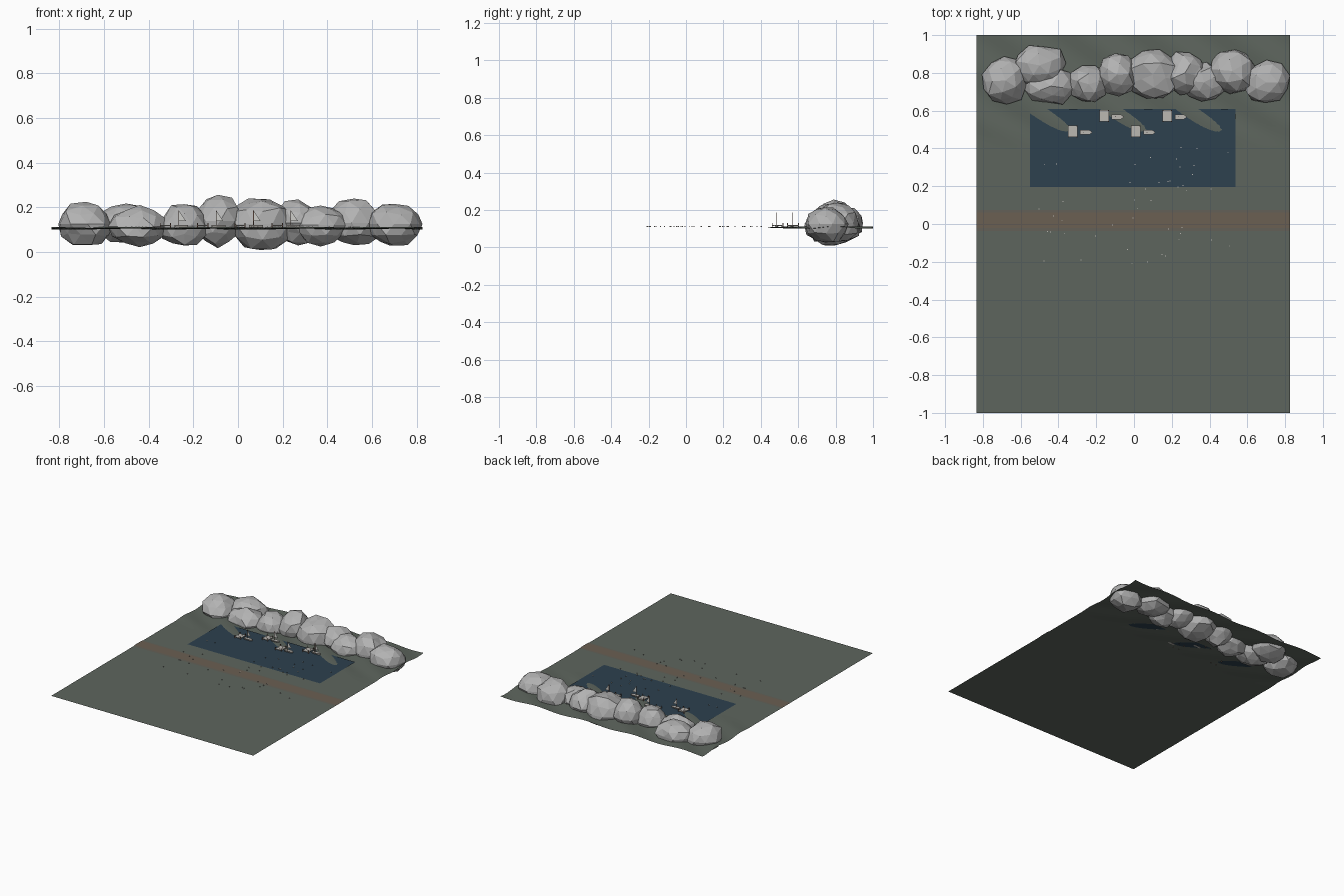
import bpy, bmesh, math, random
from mathutils import Vector, noise

cube = bpy.data.objects.get("Cube")
if cube:
    bpy.data.objects.remove(cube, do_unlink=True)
random.seed(7)


def material(name, r, g, b):
    m = bpy.data.materials.new(name)
    m.use_nodes = True
    m.diffuse_color = (r, g, b, 1)
    m.node_tree.nodes["Principled BSDF"].inputs["Base Color"].default_value = (r, g, b, 1)
    return m


GRASS = material("moss green", .11, .13, .11)
WATER = material("deep water", .026, .052, .077)
ROAD = material("dirt brown", .145, .115, .085)
VERGE = material("dusty brown", .125, .118, .095)
ROCK = material("rock grey", .45, .45, .45)
PALE = material("pale timber", .5, .48, .45)
WOOD = material("dark timber", .2, .12, .09)
CANVAS = material("sail white", .62, .62, .6)


def finish(name, bm, mat):
    bmesh.ops.recalc_face_normals(bm, faces=bm.faces)
    mesh = bpy.data.meshes.new(name)
    bm.to_mesh(mesh)
    bm.free()
    mesh.materials.append(mat)
    obj = bpy.data.objects.new(name, mesh)
    bpy.context.collection.objects.link(obj)
    return obj


def add_box(bm, centre, size):
    for v in bmesh.ops.create_cube(bm, size=1)["verts"]:
        v.co = Vector(a * b for a, b in zip(v.co, size)) + Vector(centre)


def plate(name, x0, x1, y0, y1, z, mat):
    bm = bmesh.new()
    bm.faces.new([bm.verts.new(p) for p in
                  ((x0, y0, z), (x1, y0, z), (x1, y1, z), (x0, y1, z))])
    return finish(name, bm, mat)


# Ground: flat in front, rippling in diagonal ridges toward the back
def ground_height(x, y):
    t = min(max((y - .38) / .2, 0), 1)
    wave = math.cos(2 * math.pi * (x + .01 + 1.4 * (y - .53)) / .4)
    return .107 + .0055 * t * t * (3 - 2 * t) * wave


bm = bmesh.new()
bmesh.ops.create_grid(bm, x_segments=84, y_segments=100, size=1)
for v in bm.verts:
    v.co.x = v.co.x * .83 - .005
    v.co.z = ground_height(v.co.x, v.co.y)
ground = finish("ground", bm, GRASS)
for p in ground.data.polygons:
    p.use_smooth = True

# Lake and dirt track
plate("lake", -.55, .537, .195, .61, .11, WATER)
plate("track_verge", -.835, .825, -.038, .073, .109, VERGE)
plate("track", -.835, .825, -.022, .06, .1105, ROAD)

# Boulder ridge: x, y, z, radii along x, y, z
BOULDERS = [
    (-.68, .76, .125, .125, .125, .1), (-.5, .84, .13, .135, .115, .09),
    (-.44, .73, .115, .13, .1, .09), (-.24, .74, .12, .11, .1, .1),
    (-.09, .79, .14, .11, .11, .11), (.1, .79, .125, .145, .135, .125),
    (.27, .8, .13, .11, .11, .1), (.37, .75, .12, .12, .1, .09),
    (.52, .81, .13, .125, .12, .11), (.7, .75, .125, .125, .115, .1),
]
for i, (x, y, z, rx, ry, rz) in enumerate(BOULDERS):
    bm = bmesh.new()
    bmesh.ops.create_icosphere(bm, subdivisions=2, radius=1)
    turn = random.uniform(0, 6)
    for v in bm.verts:
        c, s = math.cos(turn), math.sin(turn)
        p = Vector((c * v.co.x - s * v.co.y, s * v.co.x + c * v.co.y, v.co.z))
        p *= 1.02 + .13 * noise.noise(p * 1.3 + Vector((i * 5, 0, 0))) + random.uniform(-.1, .06)
        v.co = (x + p.x * rx, y + p.y * ry, max(z + p.z * rz, 0))
    finish(f"boulder_{i + 1}", bm, ROCK)

# Jetties with a small sailing boat moored beside each
for i in range(4):
    x = -.325 + i * .167
    y = .49 if i % 2 == 0 else .572

    bm = bmesh.new()
    for k in range(4):
        add_box(bm, (x, y + (k - 1.5) * .0155, .118), (.05, .0145, .004))
    finish(f"jetty_deck_{i + 1}", bm, PALE)

    bm = bmesh.new()
    for sx in (-1, 1):
        for sy in (-1, 1):
            add_box(bm, (x + sx * .023, y + sy * .029, .118), (.004, .004, .026))
    finish(f"jetty_posts_{i + 1}", bm, WOOD)

    # Hull: box with pinched keel and pointed bow
    bx, by = x + .07, y - .005
    bm = bmesh.new()
    add_box(bm, (bx - .006, by, .115), (.048, .025, .012))
    for v in bm.verts:
        if v.co.z < .115:
            v.co.y = by + (v.co.y - by) * .55
    bow = max(bm.faces, key=lambda f: f.calc_center_median().x)
    bow_face = bmesh.ops.extrude_discrete_faces(bm, faces=[bow])["faces"][0]
    for v in bow_face.verts:
        v.co.x += .014
        v.co.y = by + (v.co.y - by) * .25
    finish(f"boat_hull_{i + 1}", bm, PALE)

    bm = bmesh.new()
    add_box(bm, (bx - .01, by, .153), (.003, .003, .066))
    finish(f"boat_mast_{i + 1}", bm, WOOD)

    bm = bmesh.new()
    bm.faces.new([bm.verts.new((bx + dx, by, z)) for dx, z in
                  ((-.008, .14), (.022, .14), (-.008, .184))])
    finish(f"boat_sail_{i + 1}", bm, CANVAS)

# Tiny pale specks scattered over lake and meadow
bm = bmesh.new()
for i in range(46):
    add_box(bm, (random.uniform(-.52, .52), random.uniform(-.21, .42), .112),
            (.005, .005, .004))
finish("scattered_pebbles", bm, PALE)
